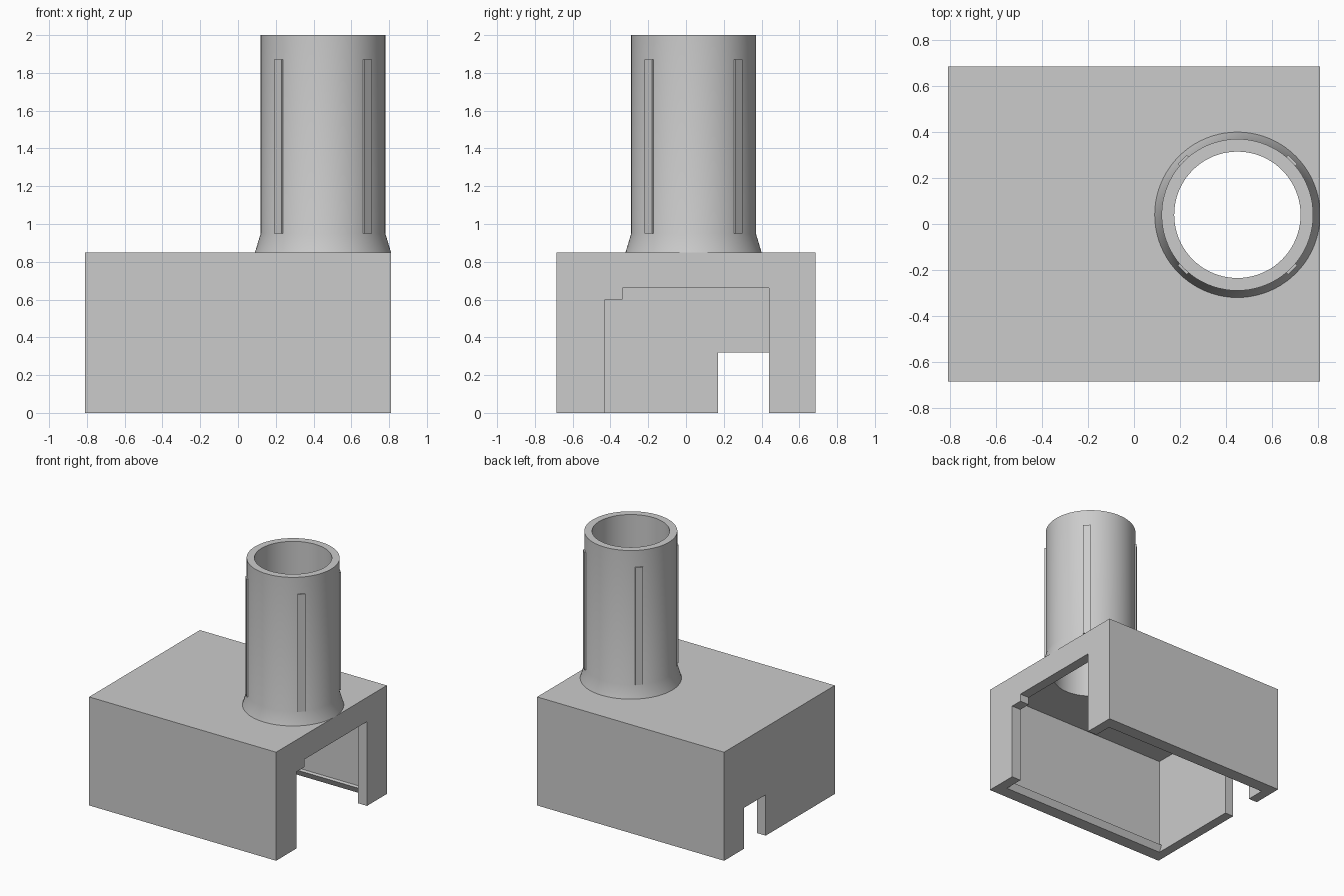
import bpy, bmesh, math
from mathutils import Matrix, Vector

default = bpy.data.objects.get("Cube")
if default:
    bpy.data.objects.remove(default, do_unlink=True)

# One plain grey for everything
grey = bpy.data.materials.new("plain_grey")
grey.use_nodes = True
colour = (0.6, 0.6, 0.6, 1)
grey.diffuse_color = colour
grey.node_tree.nodes["Principled BSDF"].inputs["Base Color"].default_value = colour

TUBE_X, TUBE_Y = 0.45, 0.04
R_OUT, R_IN, R_FLARE = 0.33, 0.275, 0.36
TOP = 0.85
SEGMENTS = 80


def finish(name, bm):
    bmesh.ops.recalc_face_normals(bm, faces=bm.faces)
    mesh = bpy.data.meshes.new(name)
    bm.to_mesh(mesh)
    bm.free()
    mesh.materials.append(grey)
    obj = bpy.data.objects.new(name, mesh)
    bpy.context.collection.objects.link(obj)
    return obj


def box(name, xs, ys, zs):
    bm = bmesh.new()
    size = [b - a for a, b in (xs, ys, zs)]
    mid = [(a + b) / 2 for a, b in (xs, ys, zs)]
    bmesh.ops.create_cube(bm, size=1, matrix=Matrix.Translation(mid) @ Matrix.Diagonal((*size, 1)))
    return finish(name, bm)


def activate(obj):
    bpy.ops.object.select_all(action="DESELECT")
    obj.select_set(True)
    bpy.context.view_layer.objects.active = obj


def cut(target, cutter):
    mod = target.modifiers.new("cut", "BOOLEAN")
    mod.operation = "DIFFERENCE"
    mod.solver = "EXACT"
    mod.object = cutter
    activate(target)
    bpy.ops.object.modifier_apply(modifier=mod.name)
    bpy.data.objects.remove(cutter, do_unlink=True)


# Housing: box, hollow from below
housing = box("housing", (-0.81, 0.81), (-0.685, 0.685), (0, TOP))
cut(housing, box("cavity", (-0.735, 0.73), (-0.585, 0.585), (-0.2, 0.77)))

# Stepped doorway in the left end, small notch in the right end
cut(housing, box("doorway", (0.6, 1), (-0.43, 0.44), (-0.3, 0.6)))
cut(housing, box("doorway_step", (0.62, 1.1), (-0.335, 0.44), (-0.25, 0.66)))
cut(housing, box("notch", (-1, -0.6), (0.17, 0.44), (-0.3, 0.32)))

# Hole under the tube
bm = bmesh.new()
bmesh.ops.create_cone(bm, cap_ends=True, segments=SEGMENTS, radius1=R_IN, radius2=R_IN,
                      depth=0.5, matrix=Matrix.Translation((TUBE_X, TUBE_Y, 0.8)))
cut(housing, finish("hole", bm))

# Tube: lathed wall with a flared foot
bm = bmesh.new()
profile = [(R_FLARE, TOP), (R_OUT, 0.95), (R_OUT, 2), (R_IN, 2), (R_IN, TOP)]
verts = [bm.verts.new((TUBE_X + r, TUBE_Y, z)) for r, z in profile]
edges = [bm.edges.new(pair) for pair in zip(verts, verts[1:])]
bmesh.ops.spin(bm, geom=verts + edges, cent=(TUBE_X, TUBE_Y, 0), axis=(0, 0, 1),
               angle=math.tau, steps=SEGMENTS)
bmesh.ops.remove_doubles(bm, verts=bm.verts, dist=0.0005)
tube = finish("tube", bm)
# Make sure the wall faces outward
outer = max(tube.data.polygons, key=lambda p: p.center.x)
if outer.normal.x < 0:
    tube.data.flip_normals()

# Four thin ribs on the diagonals of the tube
for i in range(4):
    rib = box(f"tube_rib_{i + 1}", (R_OUT - 0.02, R_OUT + 0.01), (-0.0275, 0.0275), (0.95, 1.87))
    turn = Matrix.Rotation(math.radians(45 + 90 * i), 4, "Z")
    rib.data.transform(Matrix.Translation((TUBE_X, TUBE_Y, 0)) @ turn)

# Wedge-shaped snap lips along the bottom of both long walls
for name, side in (("back_lip", 1), ("front_lip", -1)):
    bm = bmesh.new()
    section = [(0.585, 0), (0.56, 0.05), (0.585, 0.055)]
    face = bm.faces.new([bm.verts.new((-0.735, side * y, z)) for y, z in section])
    new = bmesh.ops.extrude_face_region(bm, geom=[face])["geom"]
    bmesh.ops.translate(bm, vec=Vector((1.45, 0, 0)),
                        verts=[g for g in new if isinstance(g, bmesh.types.BMVert)])
    finish(name, bm)

for obj in (tube, housing):
    activate(obj)
    bpy.ops.object.shade_smooth_by_angle(angle=math.radians(30))
